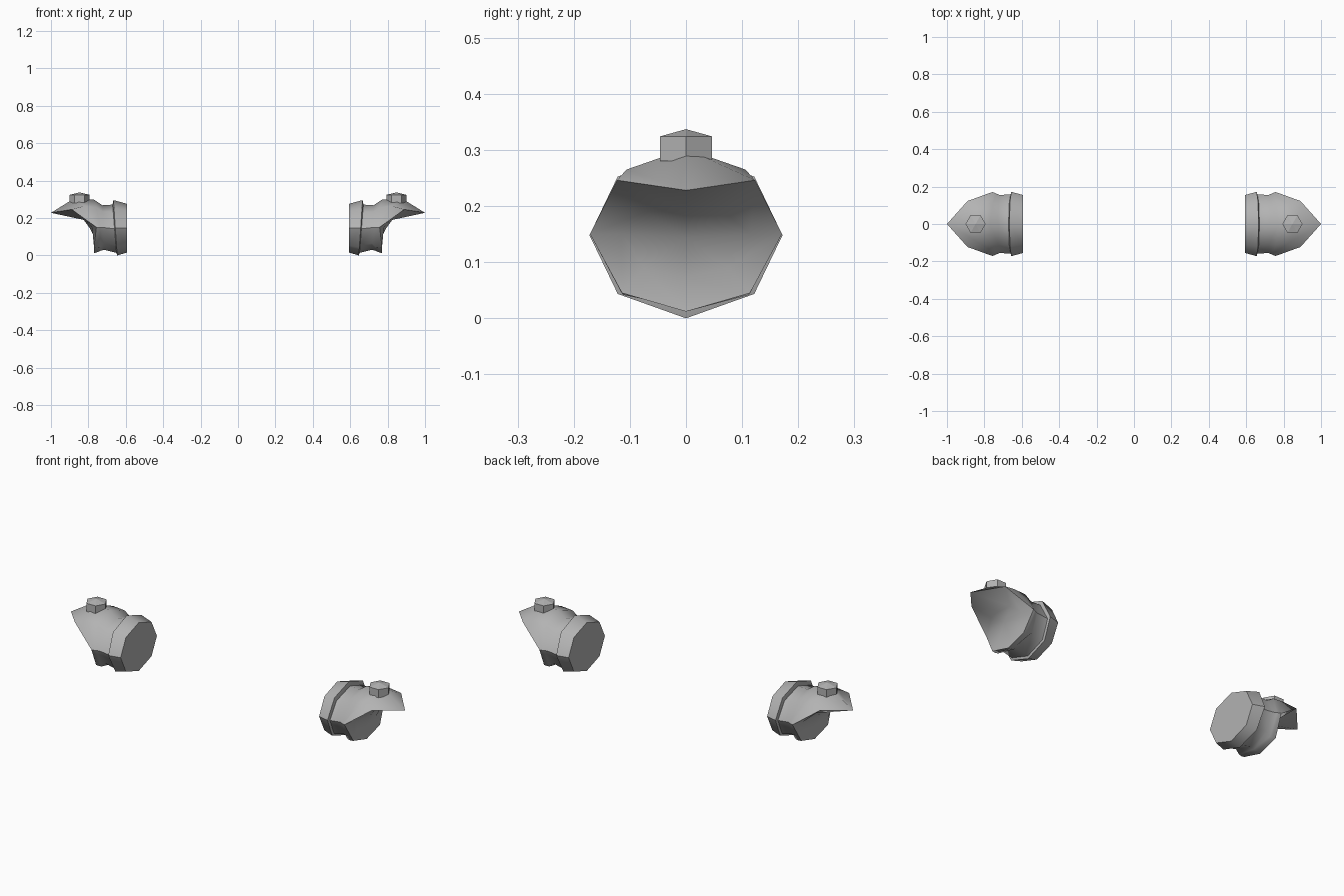
import bpy, bmesh, math

cube = bpy.data.objects.get("Cube")
if cube:
    bpy.data.objects.remove(cube)

grey = bpy.data.materials.new("plain grey")
grey.use_nodes = True
COLOUR = (0.45, 0.45, 0.45, 1)
grey.diffuse_color = COLOUR
grey.node_tree.nodes["Principled BSDF"].inputs["Base Color"].default_value = COLOUR


def octagon(x_top, x_low, half, z_top, z_low):
    """Upright, slightly tilted eight-sided ring, starting at the top."""
    mid, rad = (z_top + z_low) / 2, (z_top - z_low) / 2
    ring = []
    for i in range(8):
        a = math.tau * i / 8
        t = (1 + math.cos(a)) / 2
        ring.append((x_low + (x_top - x_low) * t, half * math.sin(a), mid + rad * math.cos(a)))
    return ring


def half_ring(*pts):
    """Complete a ring from its top-to-bottom half by mirroring in y."""
    return list(pts) + [(x, -y, z) for x, y, z in pts[-2:0:-1]]


def loft(name, rings, side, end_point=None, smooth=50):
    bm = bmesh.new()
    loops = [[bm.verts.new((side * x, y, z)) for x, y, z in r] for r in rings]
    for a, b in zip(loops, loops[1:]):
        n = len(a)
        for i in range(n):
            j = (i + 1) % n
            bm.faces.new((a[i], a[j], b[j], b[i]))
    bm.faces.new(loops[0])
    last = loops[-1]
    if end_point:
        tip = bm.verts.new((side * end_point[0], end_point[1], end_point[2]))
        for i in range(len(last)):
            bm.faces.new((last[i], last[(i + 1) % len(last)], tip))
    else:
        bm.faces.new(last)
    bmesh.ops.recalc_face_normals(bm, faces=bm.faces[:])
    mesh = bpy.data.meshes.new(name)
    bm.to_mesh(mesh)
    bm.free()
    mesh.materials.append(grey)
    ob = bpy.data.objects.new(name, mesh)
    bpy.context.collection.objects.link(ob)
    if smooth:
        bpy.ops.object.select_all(action='DESELECT')
        ob.select_set(True)
        bpy.context.view_layer.objects.active = ob
        bpy.ops.object.shade_smooth_by_angle(angle=math.radians(smooth))


# Flared cuff on the inner side
cuff = [
    octagon(0.594, 0.594, 0.155, 0.276, 0.015),
    octagon(0.666, 0.646, 0.172, 0.296, 0.0),
    octagon(0.672, 0.652, 0.15, 0.265, 0.022),
]

# Pad: neck, swelling crown, beaked rim, then the hollow underside
pad = [
    octagon(0.665, 0.648, 0.157, 0.272, 0.013),
    octagon(0.725, 0.715, 0.156, 0.268, 0.03),
    half_ring((0.77, 0, 0.298), (0.757, 0.112, 0.256), (0.737, 0.163, 0.15),
              (0.737, 0.112, 0.044), (0.735, 0, 0.025)),
    half_ring((0.88, 0, 0.302), (0.82, 0.106, 0.265), (0.748, 0.168, 0.15),
              (0.753, 0.113, 0.042), (0.75, 0, 0.018)),
    half_ring((1.0, 0, 0.228), (0.89, 0.123, 0.246), (0.757, 0.171, 0.15),
              (0.77, 0.114, 0.045), (0.77, 0, 0.012)),
    half_ring((0.825, 0, 0.19), (0.815, 0.07, 0.19), (0.78, 0.115, 0.15),
              (0.765, 0.075, 0.09), (0.757, 0, 0.073)),
]


def hexagon(z):
    return [(0.847 + 0.054 * math.cos(math.tau * i / 6),
             0.054 * math.sin(math.tau * i / 6), z) for i in range(6)]


for label, side in (("left", 1), ("right", -1)):
    loft(label + "_cuff", cuff, side)
    loft(label + "_shoulder_pad", pad, side, (0.792, 0, 0.145))
    # Hexagonal bolt with a low pointed cap
    loft(label + "_bolt", [hexagon(0.28), hexagon(0.324)], side, (0.847, 0, 0.337), 0)
